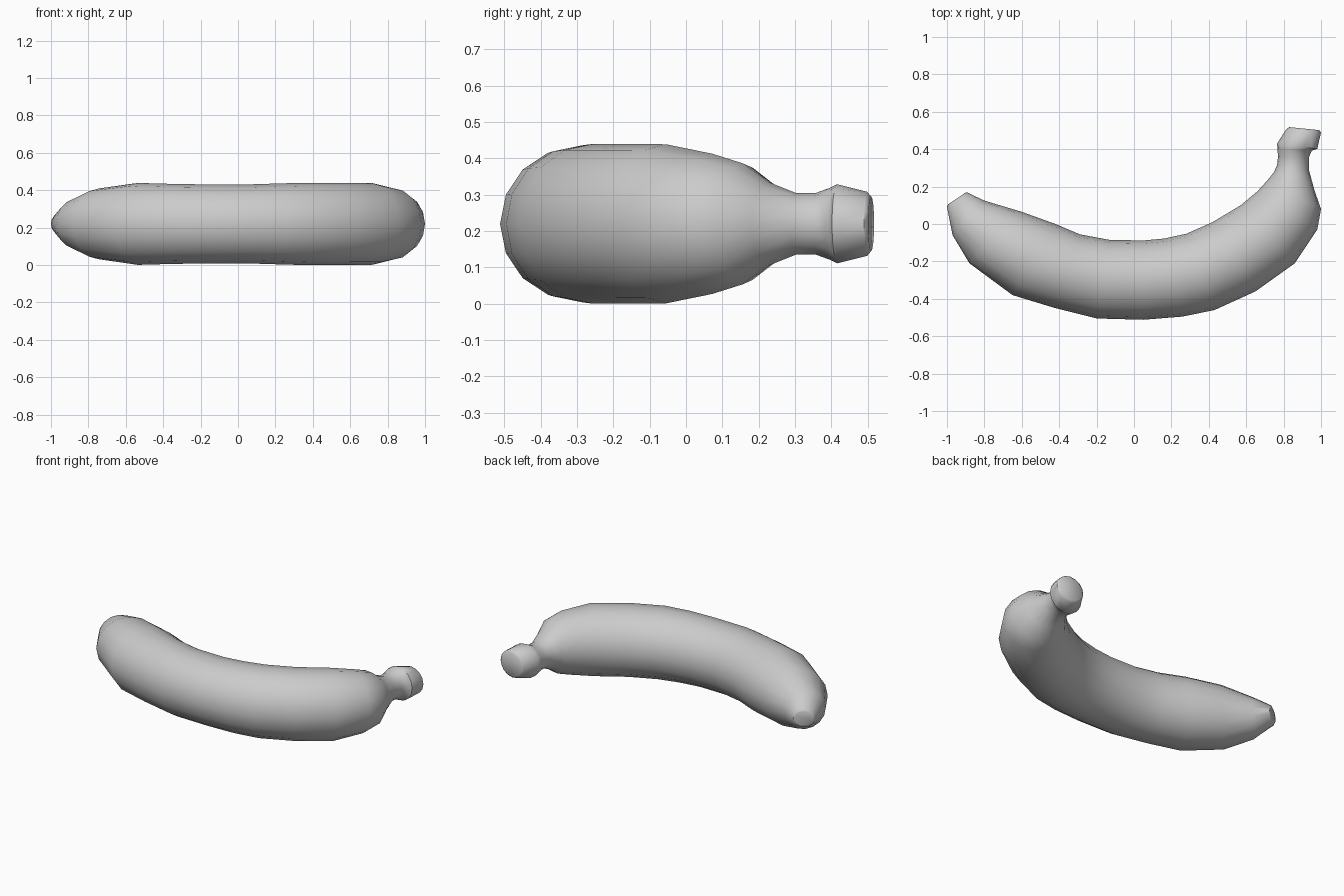
import bpy, bmesh, math
from mathutils import Vector

# Cross-sections: outer edge x,y, inner edge x,y, half height
RINGS = [
    (-0.995, 0.105, -0.905, 0.165, 0.045),
    (-1.0, 0.09, -0.895, 0.17, 0.058),
    (-0.97, -0.06, -0.80, 0.125, 0.125),
    (-0.88, -0.21, -0.60, 0.065, 0.19),
    (-0.65, -0.38, -0.42, 0.00, 0.219),
    (-0.42, -0.45, -0.29, -0.055, 0.214),
    (-0.20, -0.505, -0.13, -0.085, 0.211),
    (0.05, -0.512, 0.05, -0.088, 0.211),
    (0.26, -0.495, 0.16, -0.078, 0.216),
    (0.43, -0.46, 0.28, -0.052, 0.22),
    (0.65, -0.36, 0.42, 0.01, 0.22),
    (0.86, -0.21, 0.57, 0.10, 0.219),
    (0.98, -0.03, 0.66, 0.175, 0.193),
    (1.00, 0.08, 0.71, 0.23, 0.167),
    (0.965, 0.18, 0.747, 0.275, 0.115),
    (0.935, 0.29, 0.765, 0.315, 0.085),
    (0.935, 0.355, 0.77, 0.36, 0.085),
    (0.95, 0.392, 0.767, 0.40, 0.099),
    (0.98, 0.402, 0.765, 0.43, 0.109),
    (1.00, 0.49, 0.815, 0.508, 0.088),
    (0.99, 0.502, 0.83, 0.518, 0.075),
]
SIDES, MID_Z = 16, 0.22

# Banana body and stem as one loft
bm = bmesh.new()
loops = []
for ox, oy, ix, iy, hz in RINGS:
    outer, inner = Vector((ox, oy, MID_Z)), Vector((ix, iy, MID_Z))
    centre, half = (outer + inner) / 2, (outer - inner) / 2
    loops.append([bm.verts.new(centre + half * math.cos(a) + Vector((0, 0, hz * math.sin(a))))
                  for a in (2 * math.pi * i / SIDES for i in range(SIDES))])
for a, b in zip(loops, loops[1:]):
    for i in range(SIDES):
        j = (i + 1) % SIDES
        bm.faces.new((a[i], a[j], b[j], b[i]))

# Flat ends
bm.faces.new(loops[0])
bm.faces.new(loops[-1])
bmesh.ops.recalc_face_normals(bm, faces=bm.faces)
mesh = bpy.data.meshes.new("banana")
bm.to_mesh(mesh)
bm.free()
banana = bpy.data.objects.new("banana", mesh)
bpy.context.collection.objects.link(banana)
bpy.context.view_layer.objects.active = banana
banana.select_set(True)
bpy.ops.object.shade_smooth_by_angle(angle=math.radians(50))
